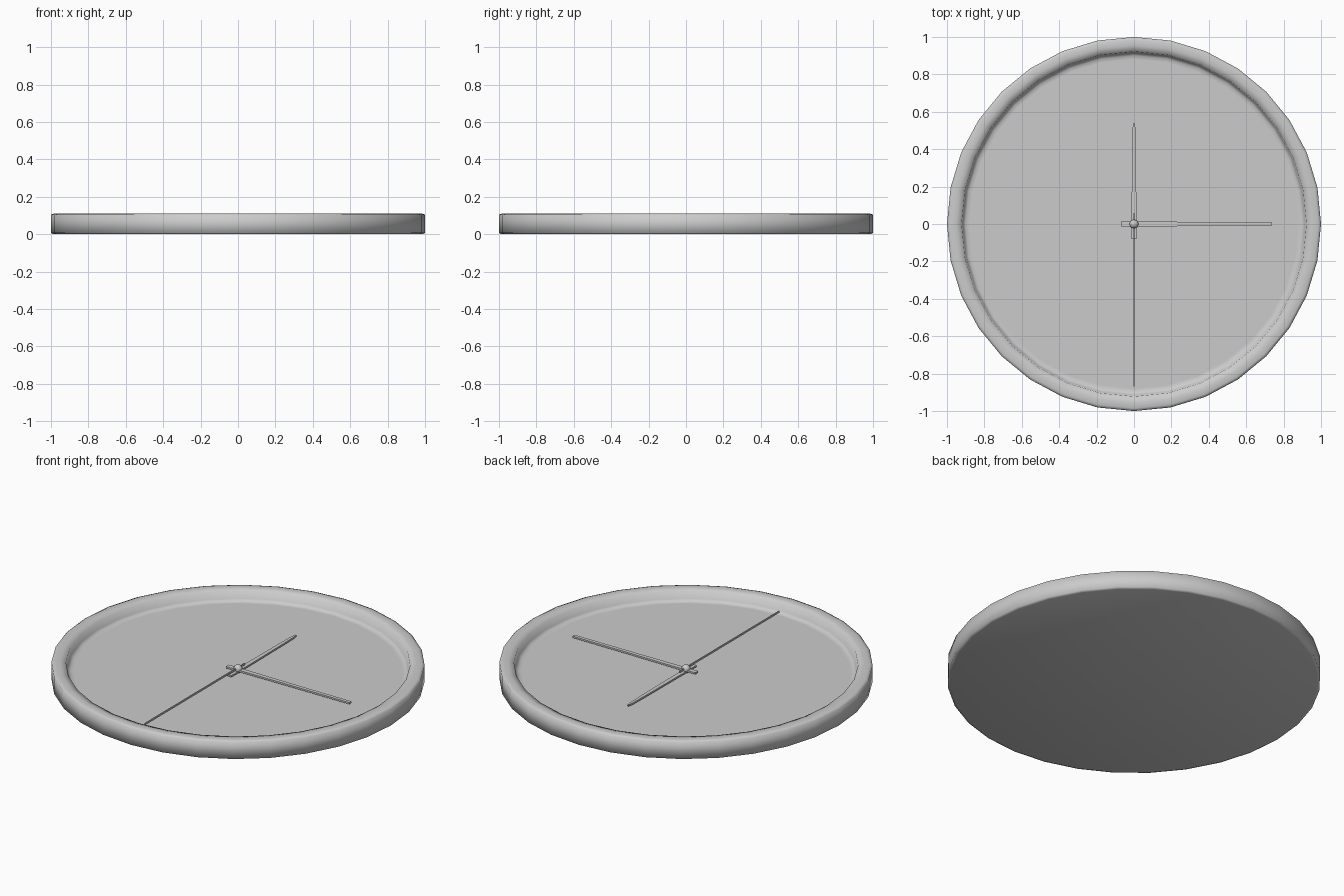
import bpy, bmesh, math

if "Cube" in bpy.data.objects:
    bpy.data.objects.remove(bpy.data.objects["Cube"])

grey = bpy.data.materials.new("plain grey")
grey.diffuse_color = (0.6, 0.6, 0.6, 1)
grey.use_nodes = True
grey.node_tree.nodes["Principled BSDF"].inputs["Base Color"].default_value = grey.diffuse_color
N = 32


def finish(name, bm, smooth):
    bmesh.ops.recalc_face_normals(bm, faces=bm.faces[:])
    me = bpy.data.meshes.new(name)
    bm.to_mesh(me)
    bm.free()
    me.materials.append(grey)
    for p in me.polygons:
        p.use_smooth = smooth
    ob = bpy.data.objects.new(name, me)
    bpy.context.collection.objects.link(ob)
    return ob


# case: lathed shallow dish with a raised, softly shaded rim and flat dial
profile = [(0.985, 0), (1, 0.006), (1, 0.104), (0.985, 0.11), (0.955, 0.11),
           (0.922, 0.103), (0.915, 0.062), (0.90, 0.05), (0.88, 0.05)]
bm = bmesh.new()
rings = [[bm.verts.new((r * math.cos(2 * math.pi * i / N),
                        r * math.sin(2 * math.pi * i / N), z)) for i in range(N)]
         for r, z in profile]
for a, b in zip(rings, rings[1:]):
    for i in range(N):
        j = (i + 1) % N
        bm.faces.new((a[i], a[j], b[j], b[i]))
bm.faces.new(rings[0])
bm.faces.new(rings[-1])
case = finish("clock_case", bm, True)
bpy.context.view_layer.objects.active = case
case.select_set(True)
bpy.ops.object.shade_smooth_by_angle(angle=math.radians(75))


# hands: symmetric outlines (distance along hand, half width), extruded
def hand(name, outline, z, thick, angle):
    pts = [(d, w) for d, w in outline] + [(d, -w) for d, w in reversed(outline)]
    c, s = math.cos(angle), math.sin(angle)
    bm = bmesh.new()
    f = bm.faces.new([bm.verts.new((d * c - w * s, d * s + w * c, z)) for d, w in pts])
    ext = bmesh.ops.extrude_face_region(bm, geom=[f])
    for v in ext["geom"]:
        if isinstance(v, bmesh.types.BMVert):
            v.co.z += thick
    finish(name, bm, False)


hand("hour_hand", [(-0.08, 0.013), (0.06, 0.013), (0.4, 0.010), (0.51, 0.008), (0.54, 0.003)],
     0.058, 0.010, math.pi / 2)
hand("minute_hand", [(-0.07, 0.014), (0.02, 0.014), (0.34, 0.011), (0.735, 0.010)],
     0.064, 0.010, 0)
hand("second_hand", [(-0.06, 0.003), (0.87, 0.003)], 0.074, 0.010, -math.pi / 2)

# centre pin
bm = bmesh.new()
bmesh.ops.create_uvsphere(bm, u_segments=16, v_segments=10, radius=0.024)
bmesh.ops.translate(bm, verts=bm.verts[:], vec=(0, 0, 0.074))
finish("centre_pin", bm, True)
